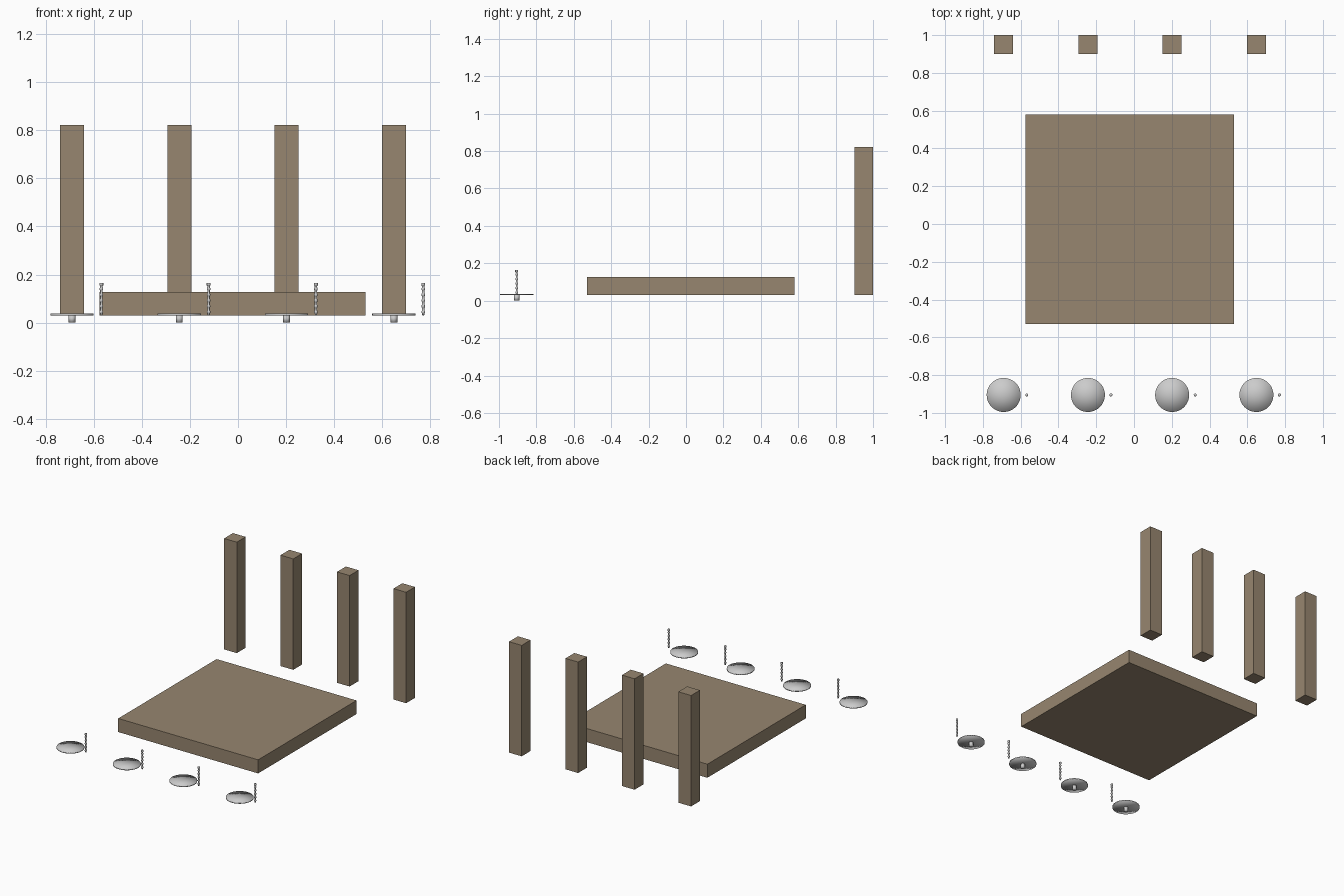
import bpy
import math

cube = bpy.data.objects.get("Cube")
if cube:
    bpy.data.objects.remove(cube, do_unlink=True)


def material(name, rgb):
    mat = bpy.data.materials.new(name)
    mat.use_nodes = True
    mat.diffuse_color = (*rgb, 1)
    mat.node_tree.nodes["Principled BSDF"].inputs["Base Color"].default_value = (*rgb, 1)
    return mat


wood = material("brown wood", (0.31, 0.24, 0.16))
metal = material("light grey metal", (0.6, 0.6, 0.6))


def mesh_object(name, verts, faces, mat):
    mesh = bpy.data.meshes.new(name)
    mesh.from_pydata(verts, [], faces)
    mesh.materials.append(mat)
    obj = bpy.data.objects.new(name, mesh)
    bpy.context.collection.objects.link(obj)
    return obj


def box(name, low, high):
    verts = [(x, y, z) for x in (low[0], high[0]) for y in (low[1], high[1]) for z in (low[2], high[2])]
    faces = [(0, 1, 3, 2), (4, 6, 7, 5), (0, 4, 5, 1), (2, 3, 7, 6), (0, 2, 6, 4), (1, 5, 7, 3)]
    return mesh_object(name, verts, faces, wood)


def lathe(name, centre, profile, sides, smooth=True):
    """Turn a bottom-to-top (radius, height) profile, closed by fans."""
    cx, cy = centre
    verts, faces = [], []
    for r, z in profile:
        for i in range(sides):
            a = math.tau * i / sides
            verts.append((cx + r * math.cos(a), cy + r * math.sin(a), z))
    for k in range(len(profile) - 1):
        for i in range(sides):
            j = (i + 1) % sides
            b = k * sides
            faces.append((b + i, b + j, b + sides + j, b + sides + i))
    bottom, top = len(verts), len(verts) + 1
    verts += [(cx, cy, profile[0][1]), (cx, cy, profile[-1][1])]
    last = (len(profile) - 1) * sides
    for i in range(sides):
        j = (i + 1) % sides
        faces.append((bottom, j, i))
        faces.append((top, last + i, last + j))
    obj = mesh_object(name, verts, faces, metal)
    if smooth:
        obj.data.shade_smooth()
    return obj


# Table top lying flat
box("table_top", (-0.575, -0.53, 0.03), (0.53, 0.58, 0.127))

# Screw shank with raised thread bands and a wider end
screw_profile = [(0.004, 0.03)]
for band in range(5):
    z = 0.038 + band * 0.024
    screw_profile += [(0.005, z), (0.0075, z + 0.003), (0.0075, z + 0.009), (0.005, z + 0.012)]
screw_profile += [(0.0055, 0.153), (0.008, 0.154), (0.008, 0.165)]

# Row of loose legs, foot plates and screws
for n in range(4):
    x = -0.69 + n * 0.446
    box(f"leg_{n + 1}", (x - 0.05, 0.9, 0.03), (x + 0.05, 1.0, 0.822))
    lathe(f"foot_plate_{n + 1}", (x, -0.905), [(0.09, 0.03), (0.09, 0.037)], 48)
    lathe(f"foot_stud_{n + 1}", (x, -0.905), [(0.014, 0.0), (0.014, 0.03)], 24)
    lathe(f"screw_{n + 1}", (x + 0.122, -0.905), screw_profile, 12)
